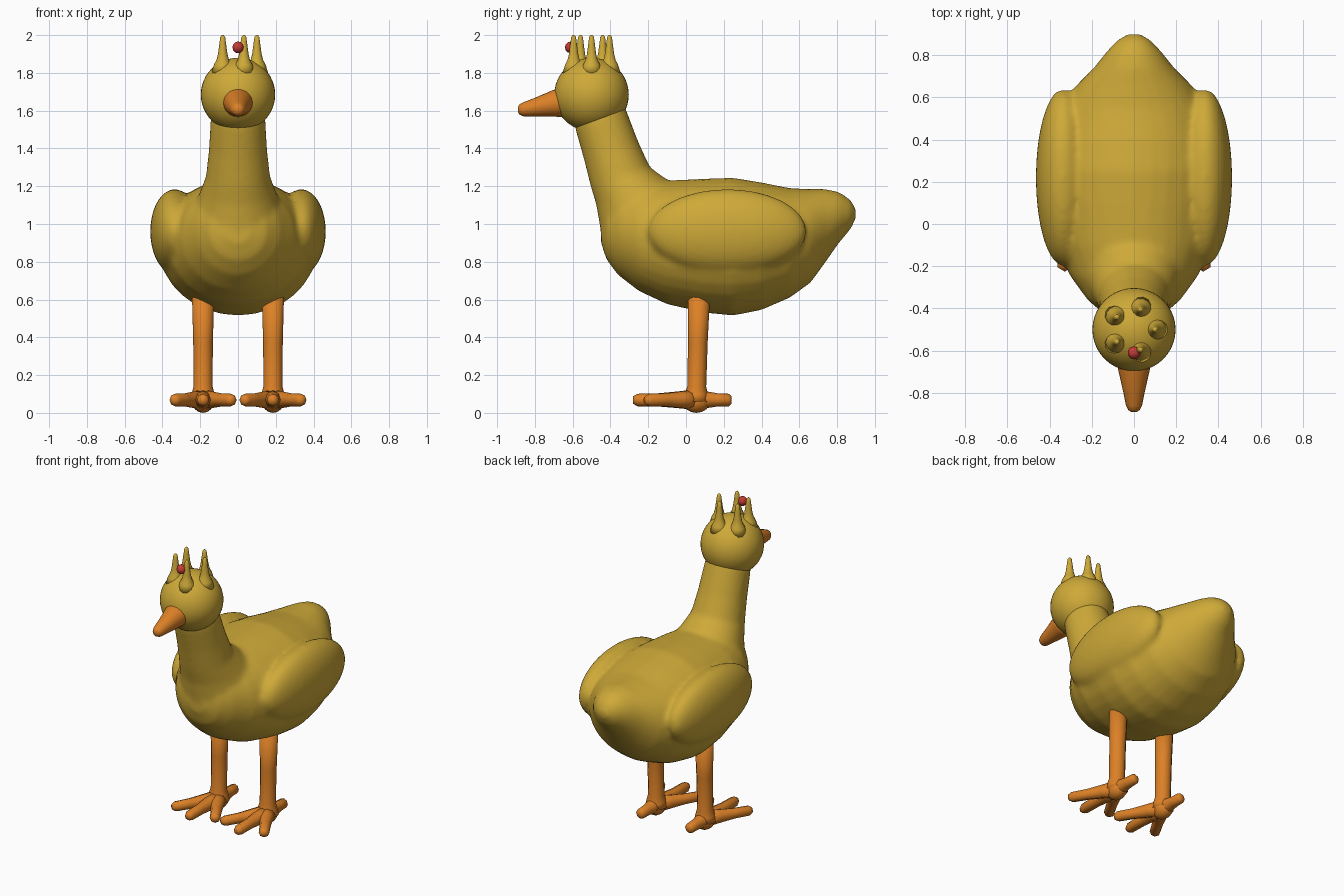
import bpy, bmesh, math
from mathutils import Vector, Matrix

if "Cube" in bpy.data.objects:
    bpy.data.objects.remove(bpy.data.objects["Cube"])


def material(name, rgb):
    m = bpy.data.materials.new(name)
    m.diffuse_color = (*rgb, 1)
    m.use_nodes = True
    m.node_tree.nodes["Principled BSDF"].inputs["Base Color"].default_value = m.diffuse_color
    return m


YELLOW = material("mustard_yellow", (0.62, 0.40, 0.04))
ORANGE = material("orange", (0.72, 0.22, 0.02))
RED = material("red", (0.56, 0.045, 0.035))


def finish(name, bm, mat):
    bmesh.ops.recalc_face_normals(bm, faces=bm.faces)
    for f in bm.faces:
        f.smooth = True
    me = bpy.data.meshes.new(name)
    bm.to_mesh(me)
    bm.free()
    me.materials.append(mat)
    ob = bpy.data.objects.new(name, me)
    bpy.context.collection.objects.link(ob)
    return ob


def loft(bm, rings):
    """Skin a closed tube through lists of points."""
    loops = [[bm.verts.new(p) for p in r] for r in rings]
    n = len(loops[0])
    for a, b in zip(loops, loops[1:]):
        for i in range(n):
            j = (i + 1) % n
            bm.faces.new((a[i], a[j], b[j], b[i]))
    bm.faces.new(loops[0])
    bm.faces.new(loops[-1])


def oval(y0, z0, y1, z1, hw, n=32):
    """Oval ring between two side-profile points, hw = half width in x."""
    c = Vector((0, (y0 + y1) / 2, (z0 + z1) / 2))
    h = Vector((0, (y1 - y0) / 2, (z1 - z0) / 2))
    return [c + h * math.cos(t) + Vector((hw * math.sin(t), 0, 0))
            for t in (2 * math.pi * i / n for i in range(n))]


def limb(bm, start, end, profile, n=10):
    """Round bar; profile = (fraction along, radius)."""
    start, end = Vector(start), Vector(end)
    q = (end - start).to_track_quat('Z', 'Y')
    loft(bm, [[start.lerp(end, f) + q @ Vector((r * math.cos(a), r * math.sin(a), 0))
               for a in (2 * math.pi * i / n for i in range(n))] for f, r in profile])


def ball(bm, centre, radii, u=32, v=20):
    bmesh.ops.create_uvsphere(bm, u_segments=u, v_segments=v, radius=1,
                              matrix=Matrix.Translation(centre) @ Matrix.Diagonal((*radii, 1)))


# Body, tail, neck and wings, blended into one skin
bm = bmesh.new()
torso = [(-.45, .90, 1.00, .06), (-.42, .81, 1.12, .15), (-.36, .73, 1.20, .22),
         (-.25, .645, 1.22, .30), (-.10, .575, 1.23, .37), (.10, .53, 1.24, .41),
         (.25, .515, 1.245, .42), (.40, .545, 1.22, .40), (.55, .61, 1.19, .35),
         (.66, .69, 1.185, .27), (.74, .80, 1.185, .19), (.81, .90, 1.17, .135),
         (.87, .97, 1.13, .08), (.90, 1.03, 1.08, .03)]
loft(bm, [oval(y, lo, y, hi, w) for y, lo, hi, w in torso])
neck = [(-.60, 1.58, -.34, 1.66, .13), (-.585, 1.5, -.315, 1.6, .145),
        (-.54, 1.34, -.25, 1.43, .155), (-.505, 1.2, -.19, 1.30, .17),
        (-.475, 1.1, -.10, 1.235, .20), (-.45, .95, .05, 1.15, .25),
        (-.40, .85, .10, .95, .20)]
loft(bm, [oval(*r) for r in neck])
for s in (-1, 1):
    ball(bm, (s * .335, .22, .96), (.13, .42, .225))
body = finish("body", bm, YELLOW)
mod = body.modifiers.new("blend", 'REMESH')
mod.mode = 'VOXEL'
mod.voxel_size = 0.016
mod.use_smooth_shade = True
mod = body.modifiers.new("soften", 'SMOOTH')
mod.factor = 0.5
mod.iterations = 8

# Head
bm = bmesh.new()
ball(bm, (0, -.5, 1.685), (.197, .197, .195), 40, 24)
finish("head", bm, YELLOW)

# Crown of five spikes
bm = bmesh.new()
for k in range(5):
    a = 2 * math.pi * k / 5
    x, y = .1 * math.cos(a), -.5 + .1 * math.sin(a)
    limb(bm, (x, y, 1.80), (x, y, 2.0),
         [(0, .06), (.22, .046), (.34, .033), (.5, .025), (.8, .017), (.95, .013), (1, .005)], 14)
finish("crown_spikes", bm, YELLOW)

# Red bead on the front of the crown
bm = bmesh.new()
ball(bm, (0, -.61, 1.935), (.031, .031, .031), 10, 6)
finish("crown_bead", bm, RED)

# Beak
bm = bmesh.new()
loft(bm, [oval(y, lo, y, hi, w, 20) for y, lo, hi, w in
          [(-.62, 1.565, 1.735, .085), (-.69, 1.568, 1.715, .075), (-.80, 1.569, 1.668, .05),
           (-.86, 1.57, 1.645, .038), (-.88, 1.578, 1.635, .028), (-.89, 1.593, 1.62, .013)]])
finish("beak", bm, ORANGE)

# Legs with three front toes and one back toe
for side, s in (("left", 1), ("right", -1)):
    x = s * .185
    bm = bmesh.new()
    limb(bm, (x, .055, .06), (x, .07, .68), [(0, .07), (.06, .062), (.13, .05), (.5, .052), (1, .06)], 12)
    finish(side + "_leg", bm, ORANGE)
    bm = bmesh.new()
    ball(bm, (x, .055, .065), (.06, .075, .065), 12, 8)
    for tip in ((x, -.28), (x + .16, -.215), (x - .16, -.215), (x, .24)):
        limb(bm, (x, .055, .07), (*tip, .068),
             [(0, .055), (.3, .044), (.6, .035), (.93, .033), (1, .02)], 8)
    finish(side + "_foot", bm, ORANGE)
